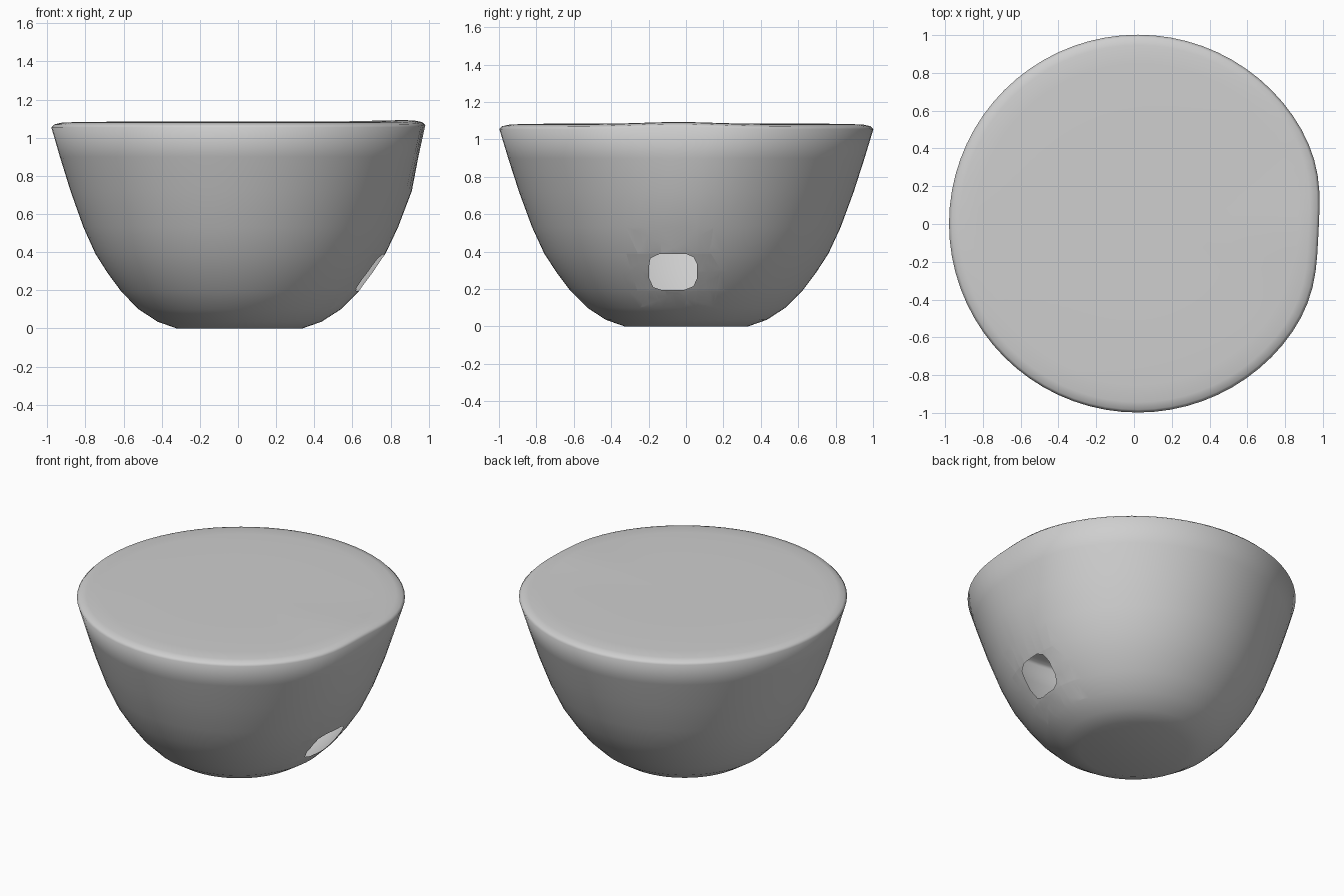
import bpy, bmesh, math
from mathutils import Vector

if "Cube" in bpy.data.objects:
    bpy.data.objects.remove(bpy.data.objects["Cube"])

SEG = 72
# bowl wall, rounded rim and flat lid as (radius, height)
PROFILE = [(0.33, 0.0), (0.43, 0.035), (0.53, 0.10), (0.62, 0.19), (0.695, 0.29),
           (0.76, 0.39), (0.825, 0.53), (0.895, 0.72), (0.953, 0.90), (1.0, 1.055),
           (0.985, 1.070), (0.945, 1.079), (0.85, 1.083), (0.5, 1.085)]

grey = bpy.data.materials.new("plain grey")
grey.diffuse_color = (0.62, 0.62, 0.62, 1)
grey.use_nodes = True
grey.node_tree.nodes["Principled BSDF"].inputs["Base Color"].default_value = grey.diffuse_color


def ring_point(r, z, i):
    a = math.tau * i / SEG
    d = math.atan2(math.sin(a + 0.05), math.cos(a + 0.05))
    side = math.exp(-(d / 0.3) ** 2)
    # flattened, slightly raised lip on the right
    if z > 0.6:
        t = min(1, (z - 0.6) / 0.45)
        if r > 0.9:
            r *= 1 - 0.043 * t * side
        if z > 1:
            z += 0.014 * side * max(0, (r - 0.5) / 0.5)
    return (r * math.cos(a) + 0.008 + 0.012 * z, r * math.sin(a) + 0.002, z)


# closed, hollow bowl
bm = bmesh.new()
rings = [[bm.verts.new(ring_point(r, z, i)) for i in range(SEG)] for r, z in PROFILE]
for lo, hi in zip(rings, rings[1:]):
    for i in range(SEG):
        j = (i + 1) % SEG
        bm.faces.new((lo[i], lo[j], hi[j], hi[i]))
bm.faces.new(rings[0][::-1])
centre = bm.verts.new((0.02, 0, 1.086))
for i in range(SEG):
    bm.faces.new((rings[-1][i], rings[-1][(i + 1) % SEG], centre))

# side opening: cut its outline into the wall, then remove the faces within
hole = [(-0.13, 0.195), (-0.01, 0.195), (0.04, 0.215), (0.06, 0.26), (0.06, 0.33),
        (0.04, 0.37), (0.0, 0.388), (-0.14, 0.388), (-0.19, 0.365), (-0.198, 0.32),
        (-0.198, 0.26), (-0.175, 0.21)]
planes = []
for (y0, z0), (y1, z1) in zip(hole, hole[1:] + hole[:1]):
    planes.append((Vector((0, y0, z0)), Vector((0, z1 - z0, y0 - y1)).normalized()))


def near(f):
    c = f.calc_center_median()
    return c.x > 0.3 and 0.1 < c.z < 0.5 and -0.3 < c.y < 0.16


for co, no in planes:
    faces = [f for f in bm.faces if near(f)]
    geom = set(faces)
    for f in faces:
        geom.update(f.edges)
        geom.update(f.verts)
    bmesh.ops.bisect_plane(bm, geom=list(geom), plane_co=co, plane_no=no, dist=1e-5)
inside = [f for f in bm.faces if near(f) and
          all((f.calc_center_median() - co).dot(no) < 0 for co, no in planes)]
bmesh.ops.delete(bm, geom=inside, context='FACES')

for f in bm.faces:
    f.smooth = True
mesh = bpy.data.meshes.new("bowl")
bm.to_mesh(mesh)
bm.free()
mesh.materials.append(grey)
bowl = bpy.data.objects.new("bowl", mesh)
bpy.context.collection.objects.link(bowl)
